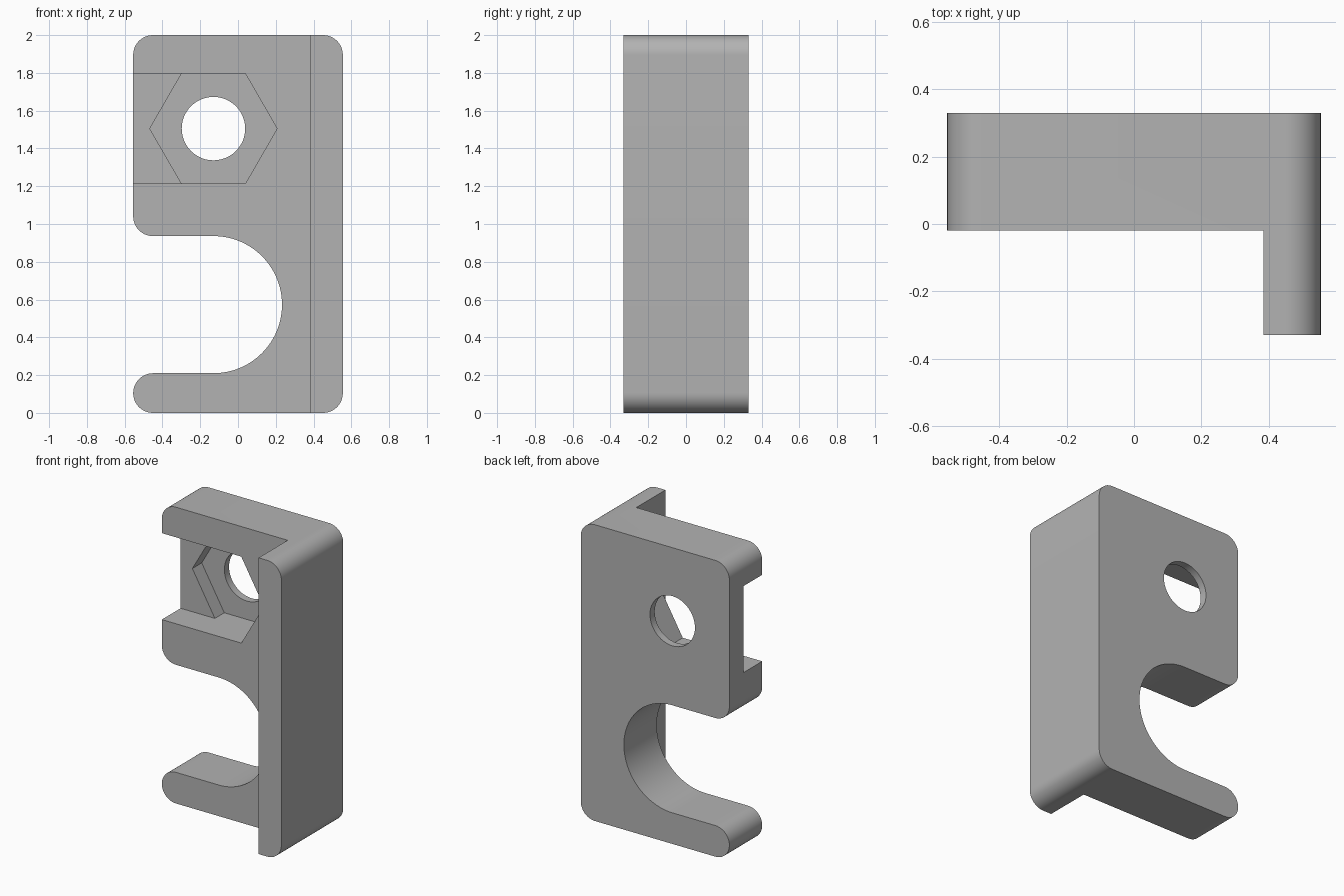
import bpy, bmesh
from math import cos, sin, pi, radians

cube = bpy.data.objects.get("Cube")
if cube:
    bpy.data.objects.remove(cube, do_unlink=True)

grey = bpy.data.materials.new("plain_grey")
grey.use_nodes = True
colour = (0.45, 0.45, 0.45, 1)
grey.diffuse_color = colour
grey.node_tree.nodes["Principled BSDF"].inputs["Base Color"].default_value = colour


def arc(cx, cz, r, start, end, steps):
    """Points on an arc in the xz plane, angles in degrees."""
    angles = [radians(start + (end - start) * i / steps) for i in range(steps + 1)]
    return [(cx + r * cos(a), cz + r * sin(a)) for a in angles]


def prism(name, outline, y0, y1):
    """Extrude an xz outline from y0 to y1."""
    bm = bmesh.new()
    face = bm.faces.new([bm.verts.new((x, y0, z)) for x, z in outline])
    grown = bmesh.ops.extrude_face_region(bm, geom=[face])["geom"]
    moved = [v for v in grown if isinstance(v, bmesh.types.BMVert)]
    bmesh.ops.translate(bm, verts=moved, vec=(0, y1 - y0, 0))
    bmesh.ops.recalc_face_normals(bm, faces=bm.faces)
    mesh = bpy.data.meshes.new(name)
    bm.to_mesh(mesh)
    bm.free()
    mesh.materials.append(grey)
    obj = bpy.data.objects.new(name, mesh)
    bpy.context.collection.objects.link(obj)
    return obj


def cut(target, cutter):
    """Subtract the cutter and discard it."""
    bpy.context.view_layer.objects.active = target
    mod = target.modifiers.new("cut", "BOOLEAN")
    mod.operation = "DIFFERENCE"
    mod.solver = "EXACT"
    mod.object = cutter
    bpy.ops.object.modifier_apply(modifier=mod.name)
    bpy.data.objects.remove(cutter, do_unlink=True)


# Main dimensions
half, height, depth, r = 0.555, 2.0, 0.33, 0.105
front = -0.02
hole_x, hole_z = -0.13, 1.505
notch_z, notch_r = 0.573, 0.363
low, high = notch_z - notch_r, notch_z + notch_r
inner = half - r

# Hook outline with rounded corners and the open round notch
outline = (
    arc(inner, r, r, -90, 0, 12)
    + arc(inner, height - r, r, 0, 90, 12)
    + arc(-inner, height - r, r, 90, 180, 12)
    + arc(-inner, high + r, r, 180, 270, 12)
    + arc(hole_x, notch_z, notch_r, 90, -90, 48)
    + arc(-inner, low / 2, low / 2, 90, 270, 24)
)
bracket = prism("hook_bracket", outline, -depth, depth)

# Step that leaves the side flange standing forward
step = [(-1, -1), (0.385, -1), (0.385, 3), (-1, 3)]
cut(bracket, prism("step_cutter", step, -1, front))

# Nut channel open to the side, hexagonal pocket and bolt hole
hexagon = arc(hole_x, hole_z, 0.337, 0, 300, 5)
channel = [(-1, hexagon[5][1]), hexagon[5], hexagon[0], hexagon[1], (-1, hexagon[1][1])]
cut(bracket, prism("channel_cutter", channel, front - 0.1, 0.18))
cut(bracket, prism("hexagon_cutter", hexagon, 0.1, 0.28))
circle = arc(hole_x, hole_z, 0.168, 0, 360, 48)[:-1]
cut(bracket, prism("hole_cutter", circle, 0.1, 1))

# Smooth rounded walls, keep the machined edges sharp
bpy.ops.object.select_all(action="DESELECT")
bracket.select_set(True)
bpy.context.view_layer.objects.active = bracket
bpy.ops.object.shade_smooth_by_angle(angle=radians(30))
